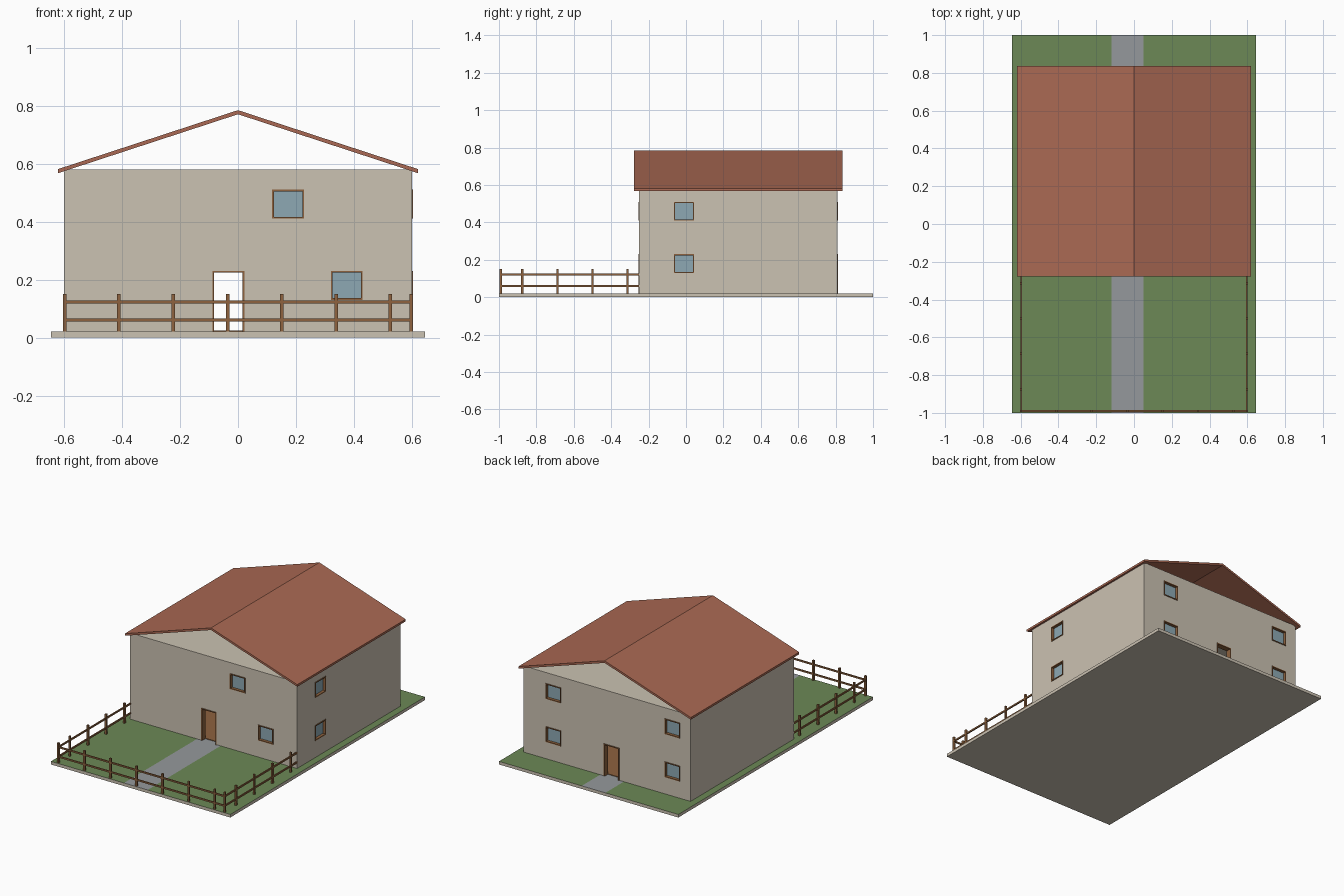
import bpy, bmesh

if "Cube" in bpy.data.objects:
    bpy.data.objects.remove(bpy.data.objects["Cube"])


def material(name, r, g, b):
    """Flat colour given as 0-255 display values, stored linear."""
    def lin(c):
        c /= 255
        return c / 12.92 if c <= 0.04045 else ((c + 0.055) / 1.055) ** 2.4
    m = bpy.data.materials.new(name)
    m.diffuse_color = (lin(r), lin(g), lin(b), 1)
    m.use_nodes = True
    m.node_tree.nodes["Principled BSDF"].inputs["Base Color"].default_value = m.diffuse_color
    return m


PLASTER = material("plaster", 203, 194, 178)
ROOF = material("roof_tile", 170, 105, 83)
GRASS = material("grass", 108, 137, 86)
PAVING = material("paving", 149, 153, 156)
WOOD = material("wood", 142, 98, 62)
GLASS = material("glass", 141, 169, 180)


def finish(name, bm, *mats):
    bmesh.ops.recalc_face_normals(bm, faces=bm.faces)
    mesh = bpy.data.meshes.new(name)
    bm.to_mesh(mesh)
    bm.free()
    for m in mats:
        mesh.materials.append(m)
    obj = bpy.data.objects.new(name, mesh)
    bpy.context.collection.objects.link(obj)
    return obj


def add_box(bm, x0, x1, y0, y1, z0, z1):
    v = [bm.verts.new((x, y, z)) for x in (x0, x1) for y in (y0, y1) for z in (z0, z1)]
    for f in ((0, 1, 3, 2), (4, 6, 7, 5), (0, 4, 5, 1), (2, 3, 7, 6), (0, 2, 6, 4), (1, 5, 7, 3)):
        bm.faces.new([v[i] for i in f])


def boxes(name, mat, *dims):
    bm = bmesh.new()
    for d in dims:
        add_box(bm, *d)
    return finish(name, bm, mat)


# Ground slab: top split into lawn and a straight path
bm = bmesh.new()
add_box(bm, -0.645, 0.645, -1, 1, 0, 0.02)
for x in (-0.12, 0.05):
    bmesh.ops.bisect_plane(bm, geom=bm.verts[:] + bm.edges[:] + bm.faces[:],
                           plane_co=(x, 0, 0), plane_no=(1, 0, 0))
for f in bm.faces:
    c = f.calc_center_median()
    if c.z > 0.019:
        f.material_index = 2 if -0.12 < c.x < 0.05 else 1
finish("ground_slab", bm, PLASTER, GRASS, PAVING)

# House dimensions
HX, Y0, Y1, Z0, Z1, T = 0.6, -0.25, 0.81, 0.02, 0.58, 0.03
UP, LOW, DOOR = (0.41, 0.51), (0.13, 0.23), (0.015, 0.23)
OPENINGS = [  # side, start, end, height range
    ("front", 0.118, 0.228, UP), ("front", 0.32, 0.43, LOW),
    ("front", -0.088, 0.022, DOOR), ("back", -0.088, 0.022, DOOR),
    ("right", -0.065, 0.043, UP), ("right", -0.065, 0.043, LOW),
]
for z in (UP, LOW):
    OPENINGS += [("back", 0.332, 0.442, z), ("back", -0.525, -0.415, z)]


def on_wall(side, u0, u1, d0, d1, z0, z1):
    """Box on a wall: u runs along it, d is the depth inward from its face."""
    if side == "front":
        return (u0, u1, Y0 + d0, Y0 + d1, z0, z1)
    if side == "back":
        return (u0, u1, Y1 - d1, Y1 - d0, z0, z1)
    return (HX - d1, HX - d0, u0, u1, z0, z1)


# Hollow walls with a flat ceiling, openings cut through
walls = boxes("walls", PLASTER, (-HX, HX, Y0, Y1, Z0, Z1))
room = boxes("room_cutter", PLASTER, (-HX + T, HX - T, Y0 + T, Y1 - T, -0.05, Z1 - 0.02))
holes = boxes("opening_cutter", PLASTER,
              *[on_wall(s, a, b, -0.05, 0.06, *z) for s, a, b, z in OPENINGS])
bpy.context.view_layer.objects.active = walls
for cutter in (room, holes):
    cutter.hide_render = True
    mod = walls.modifiers.new("cut", 'BOOLEAN')
    mod.operation, mod.solver, mod.object = 'DIFFERENCE', 'EXACT', cutter
    bpy.ops.object.modifier_apply(modifier=mod.name)
    bpy.data.objects.remove(cutter)

# Indoor floor
boxes("floor", WOOD, (-HX + T, HX - T, Y0 + T, Y1 - T, 0.018, 0.024))

# Frames lining every opening, glass panes set back in the windows
F, OUT, DEEP = 0.006, -0.004, T + 0.002
for side, a, b, (z0, z1) in OPENINGS:
    door = z0 < Z0
    z0 = max(z0, Z0)
    parts = [(a, a + F, z0, z1), (b - F, b, z0, z1), (a + F, b - F, z1 - F, z1)]
    if not door:
        parts.append((a + F, b - F, z0, z0 + F))
    boxes(side + ("_door_frame" if door else "_window_frame"), WOOD,
          *[on_wall(side, p, q, OUT, DEEP, r, s) for p, q, r, s in parts])
    if not door:
        boxes(side + "_window_pane", GLASS,
              on_wall(side, a + F, b - F, 0.015, 0.02, z0 + F, z1 - F))

# Open-ended gable roof: a bent slab extruded along y
profile = [(-0.62, 0.567), (-0.62, 0.581), (0, 0.784), (0.62, 0.581), (0.62, 0.567), (0, 0.77)]
bm = bmesh.new()
ends = [[bm.verts.new((x, y, z)) for x, z in profile] for y in (-0.277, 0.836)]
for i in range(6):
    j = (i + 1) % 6
    bm.faces.new((ends[0][i], ends[0][j], ends[1][j], ends[1][i]))
for e in ends:
    bm.faces.new((e[0], e[1], e[2], e[5]))
    bm.faces.new((e[5], e[2], e[3], e[4]))
finish("roof", bm, ROOF)

# Fence round the front garden: two rails and evenly spaced posts
FX, FY, P, R, STEP = 0.598, -0.99, 0.006, 0.004, 0.1873
post_xy = [(-FX + STEP * i, FY) for i in range(7)] + [(FX, FY)]
post_xy += [(s * FX, -0.313 - STEP * i) for s in (-1, 1) for i in range(4)]
boxes("fence_posts", WOOD,
      *[(x - P, x + P, y - P, y + P, 0.02, 0.15) for x, y in post_xy])
rails = []
for z in (0.06, 0.122):
    rails.append((-FX, FX, FY - R, FY + R, z - 0.005, z + 0.005))
    rails += [(s * FX - R, s * FX + R, FY, Y0, z - 0.005, z + 0.005) for s in (-1, 1)]
boxes("fence_rails", WOOD, *rails)
